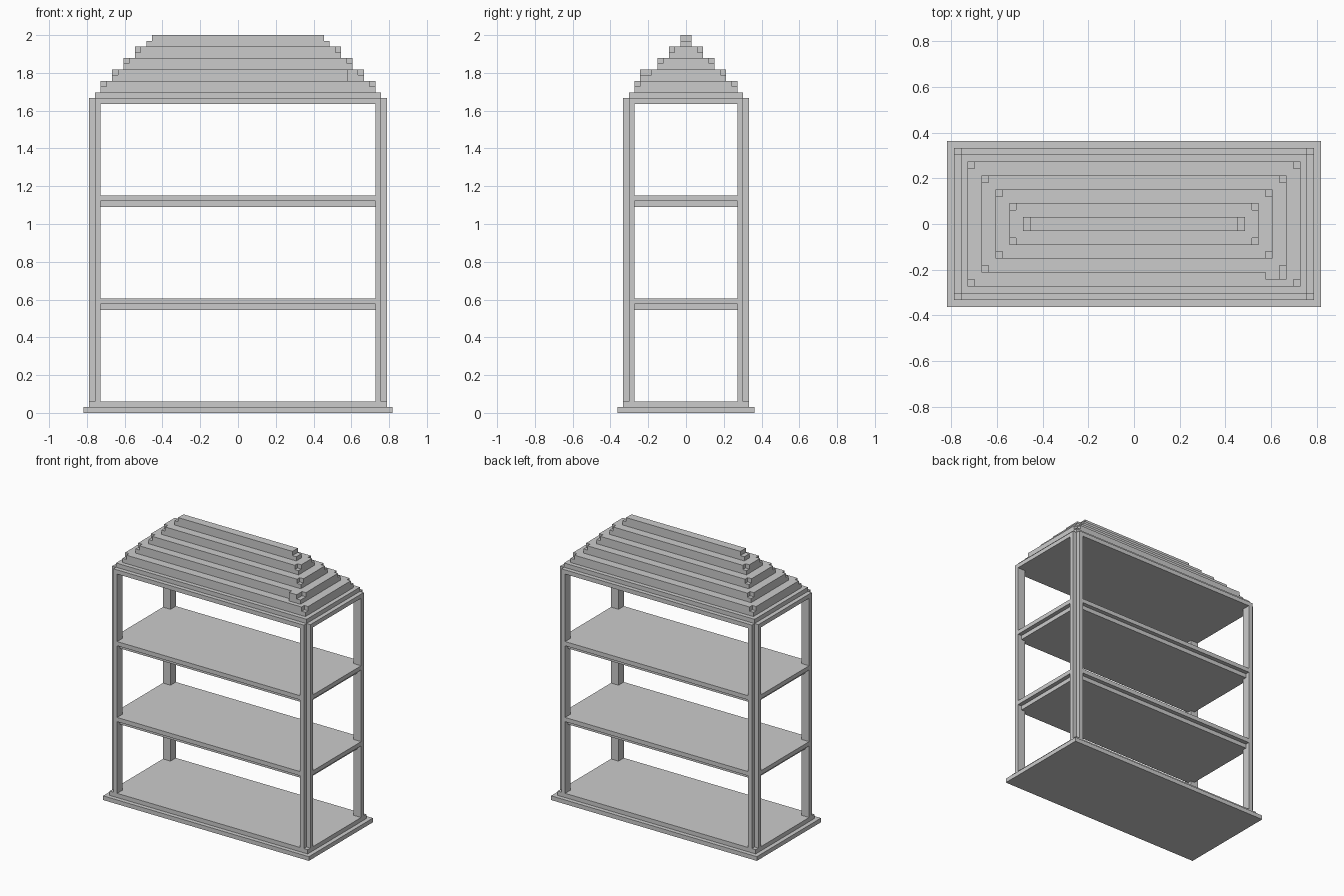
import bpy
import bmesh

U = 2 / 66  # one block of the grid

cube = bpy.data.objects.get("Cube")
if cube:
    bpy.data.objects.remove(cube, do_unlink=True)

grey = bpy.data.materials.new("light grey")
grey.use_nodes = True
colour = (0.6, 0.6, 0.6, 1)
grey.diffuse_color = colour
grey.node_tree.nodes["Principled BSDF"].inputs["Base Color"].default_value = colour


def prism(bm, outline, z0, z1):
    """Extrude a flat outline, given in blocks, from z0 to z1."""
    base = bm.faces.new([bm.verts.new((x * U, y * U, z0 * U)) for x, y in outline])
    up = bmesh.ops.extrude_face_region(bm, geom=[base], use_keep_orig=True)
    for v in up["geom"]:
        if isinstance(v, bmesh.types.BMVert):
            v.co.z = z1 * U


def finish(name, bm):
    bmesh.ops.recalc_face_normals(bm, faces=bm.faces)
    mesh = bpy.data.meshes.new(name)
    bm.to_mesh(mesh)
    bm.free()
    mesh.materials.append(grey)
    obj = bpy.data.objects.new(name, mesh)
    bpy.context.collection.objects.link(obj)
    return obj


def slab_outline(hx, hy, notch=0):
    """Rectangle with a square notch cut from every corner."""
    if not notch:
        return [(-hx, -hy), (hx, -hy), (hx, hy), (-hx, hy)]
    ix, iy = hx - notch, hy - notch
    quarter = [(hx, iy), (ix, iy), (ix, hy)]
    mirrored = [(-x, y) for x, y in reversed(quarter)]
    half = quarter + mirrored
    return half + [(-x, -y) for x, y in half]


def slabs(name, *layers):
    """Stack of slabs, each given as (hx, hy, notch, z0, z1)."""
    bm = bmesh.new()
    for hx, hy, notch, z0, z1 in layers:
        prism(bm, slab_outline(hx, hy, notch), z0, z1)
    return finish(name, bm)


# Stepped plinth
slabs("base", (27, 12, 0, 0, 1))
slabs("floor", (26, 11, 0, 1, 2))

# Corner posts with a grooved outer corner
post = [(24, 9), (26, 9), (26, 10), (25, 10), (25, 11), (24, 11)]
for sx, side in ((1, "left"), (-1, "right")):
    for sy, end in ((-1, "front"), (1, "back")):
        bm = bmesh.new()
        prism(bm, [(x * sx, y * sy) for x, y in post], 2, 55)
        finish(f"{end}_{side}_post", bm)

# Shelves: wide board over a recessed one
for name, z in (("lower_shelf", 18), ("upper_shelf", 36)):
    slabs(name, (25, 10, 1, z, z + 1), (26, 11, 2, z + 1, z + 2))

# Ceiling and cornice
slabs("ceiling", (26, 11, 2, 54, 55))
slabs("cornice", (25, 10, 0, 55, 56))

# Roof tiers, each with notched upper corners
tiers = [(24, 9), (22, 7), (20, 5), (18, 3)]
for i, (hx, hy) in enumerate(tiers):
    z = 56 + 2 * i
    slabs(f"roof_tier_{i + 1}", (hx, hy, 0, z, z + 1), (hx, hy, 1, z + 1, z + 2))
slabs("roof_ridge", (16, 1, 0, 64, 65), (15, 1, 0, 65, 66))

# Odd block on the front left of the second tier
bm = bmesh.new()
for x1, z in ((22, 58), (21, 59)):
    prism(bm, [(19, -8), (x1, -8), (x1, -7), (19, -7)], z, z + 1)
finish("roof_block", bm)
